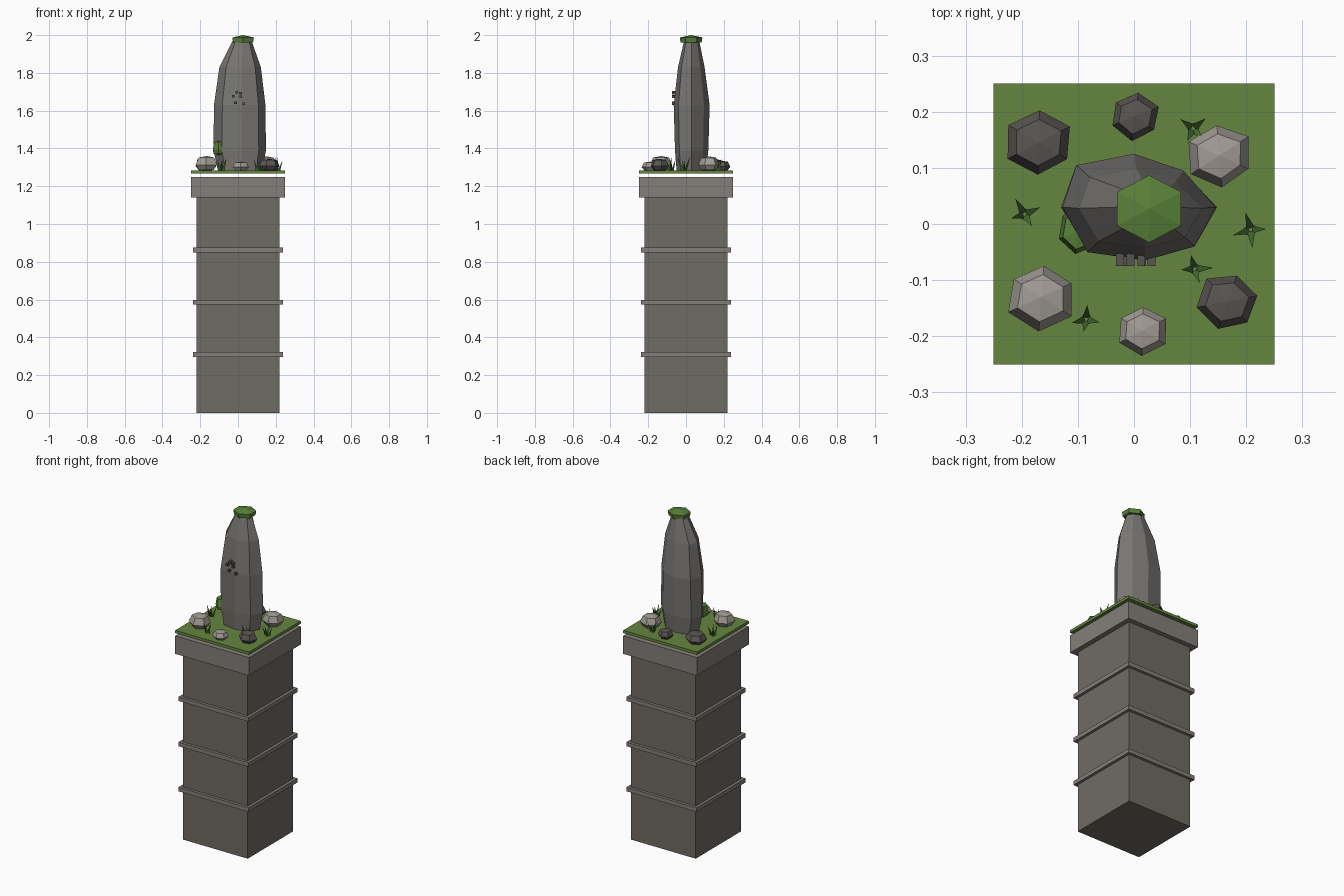
import bpy, bmesh, random
from math import sin, cos, pi
from mathutils import Vector

if "Cube" in bpy.data.objects:
    bpy.data.objects.remove(bpy.data.objects["Cube"])

random.seed(4)


def material(name, r, g, b):
    m = bpy.data.materials.new(name)
    m.diffuse_color = (r, g, b, 1)
    m.use_nodes = True
    m.node_tree.nodes["Principled BSDF"].inputs["Base Color"].default_value = m.diffuse_color
    return m


PILLAR = material("pillar_stone", 0.16, 0.145, 0.125)
TRIM = material("trim_stone", 0.23, 0.21, 0.19)
ROCK = material("standing_stone", 0.19, 0.18, 0.17)
LIGHT = material("light_rock", 0.36, 0.33, 0.30)
DARK = material("dark_rock", 0.10, 0.09, 0.085)
GRASS = material("grass", 0.13, 0.24, 0.05)
MOSS = material("moss", 0.10, 0.22, 0.04)
BLADE = material("grass_blade", 0.06, 0.16, 0.03)


def finish(name, bm, mat):
    bmesh.ops.recalc_face_normals(bm, faces=bm.faces)
    me = bpy.data.meshes.new(name)
    bm.to_mesh(me)
    bm.free()
    me.materials.append(mat)
    ob = bpy.data.objects.new(name, me)
    bpy.context.collection.objects.link(ob)
    return ob


def box(name, centre, size, mat):
    bm = bmesh.new()
    bmesh.ops.create_cube(bm, size=1)
    for v in bm.verts:
        v.co = Vector(a * s + c for a, s, c in zip(v.co, size, centre))
    return finish(name, bm, mat)


def slab(name, half, z0, z1, mat):
    return box(name, (0, 0, (z0 + z1) / 2), (2 * half, 2 * half, z1 - z0), mat)


def loft(name, rings, mat, low=None, high=None):
    """Skin a stack of rings; optional pole points close the ends with fans."""
    bm = bmesh.new()
    loops = [[bm.verts.new(p) for p in r] for r in rings]
    n = len(rings[0])
    for a, b in zip(loops, loops[1:]):
        for i in range(n):
            j = (i + 1) % n
            bm.faces.new((a[i], a[j], b[j], b[i]))
    for loop, pole in ((loops[0], low), (loops[-1], high)):
        if pole is None:
            bm.faces.new(loop)
        else:
            p = bm.verts.new(pole)
            for i in range(n):
                bm.faces.new((loop[i], loop[(i + 1) % n], p))
    return finish(name, bm, mat)


def hex_lump(name, x, y, z0, height, rx, ry, turn, profile, mat, rough=0.0):
    """Six-sided lump from (radius, height) fractions with pointed poles."""
    wob = [1 + random.uniform(-rough, rough) for _ in range(6)]
    rings = [[(x + rx * r * w * cos(turn + i * pi / 3),
               y + ry * r * w * sin(turn + i * pi / 3), z0 + height * h)
              for i, w in enumerate(wob)] for r, h in profile]
    return loft(name, rings, mat, (x, y, z0), (x, y, z0 + height))


# Pillar with bands, cap and turf
slab("pillar", 0.22, 0, 1.14, PILLAR)
for k, z in enumerate((0.297, 0.573, 0.85)):
    slab(f"band_{k + 1}", 0.237, z, z + 0.025, TRIM)
slab("pillar_cap", 0.25, 1.14, 1.25, TRIM)
slab("turf", 0.25, 1.267, 1.284, GRASS)

# Standing stone: one eight-sided outline scaled up the height
outline = [(-0.14, 0), (-0.115, 0.075), (-0.01, 0.095), (0.08, 0.065),
           (0.138, 0), (0.1, -0.07), (0.01, -0.095), (-0.095, -0.08)]
levels = [(1.275, 0.83, 0.81, 0.012, 0.028), (1.39, 1, 0.93, 0.01, 0.03),
          (1.63, 0.98, 1, 0.01, 0.03), (1.83, 0.79, 0.74, 0.012, 0.028),
          (1.97, 0.36, 0.42, 0.022, 0.03)]
loft("standing_stone",
     [[(cx + x * sx, cy + y * sy, z) for x, y in outline]
      for z, sx, sy, cx, cy in levels], ROCK)

# Moss on the peak and on the lower left flank
hex_lump("moss_crown", 0.027, 0.027, 1.955, 0.045, 0.066, 0.06, pi / 6,
         [(0.93, 0.15), (1, 0.72)], MOSS)
hex_lump("moss_patch", -0.098, -0.012, 1.365, 0.075, 0.038, 0.042, 0.35,
         [(0.85, 0.08), (1, 0.35), (0.8, 0.93)], MOSS)

# Small chips on the front face
for k, (x, z) in enumerate([(-0.025, 1.677), (0.013, 1.692), (-0.006, 1.697),
                            (0.014, 1.674), (-0.013, 1.643), (0.031, 1.636)]):
    box(f"chip_{k + 1}", (x, -0.064, z), (0.014, 0.022, 0.013), DARK)

# Loose rocks on the turf
profile = [(0.68, 0.08), (1, 0.42), (0.72, 0.9)]
for k, (x, y, r, h, t, mat) in enumerate([
        (-0.165, -0.13, 0.062, 0.08, 0.45, LIGHT), (0.015, -0.19, 0.046, 0.05, 0.5, LIGHT),
        (0.152, 0.122, 0.06, 0.078, 0.6, LIGHT), (0.167, -0.138, 0.054, 0.065, 0.2, DARK),
        (-0.17, 0.145, 0.06, 0.065, 0.5, DARK), (0.002, 0.192, 0.045, 0.055, 0.4, DARK)]):
    hex_lump(f"rock_{k + 1}", x, y, 1.28, h, r, r * 0.95, t, profile, mat, 0.07)

# Grass tufts: four leaning three-sided blades each
for k, (x, y, turn) in enumerate([(0.105, 0.17, 0.9), (-0.195, 0.017, 0.5),
                                  (0.208, -0.01, 0.2), (0.108, -0.08, 0.1),
                                  (-0.085, -0.17, 0.0)]):
    bm = bmesh.new()
    for b in range(4):
        a = turn + b * pi / 2 + random.uniform(-0.25, 0.25)
        d = Vector((cos(a), sin(a), 0))
        root = Vector((x, y, 1.28)) + d * 0.006
        base = [bm.verts.new(root + 0.009 * Vector((cos(a + i * 2 * pi / 3),
                                                    sin(a + i * 2 * pi / 3), 0)))
                for i in range(3)]
        tip = bm.verts.new(root + d * random.uniform(0.016, 0.028)
                           + Vector((0, 0, random.uniform(0.055, 0.08))))
        bm.faces.new(base)
        for i in range(3):
            bm.faces.new((base[i], base[(i + 1) % 3], tip))
    finish(f"grass_tuft_{k + 1}", bm, BLADE)
